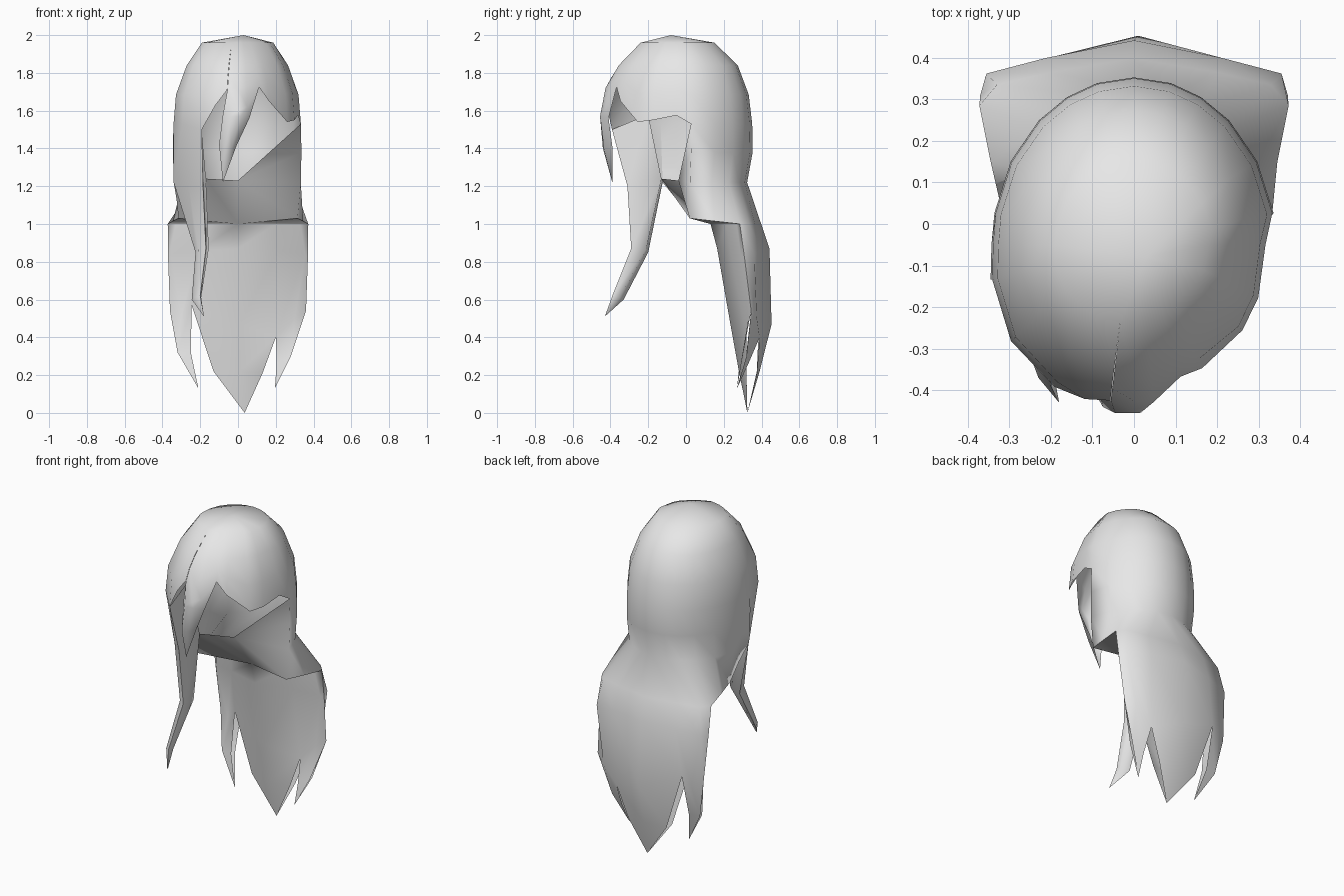
import bpy, bmesh, math
from mathutils import Vector

cube = bpy.data.objects.get("Cube")
if cube:
    bpy.data.objects.remove(cube, do_unlink=True)

grey = bpy.data.materials.new("hair_grey")
grey.use_nodes = True
grey.diffuse_color = (0.8, 0.8, 0.8, 1)
grey.node_tree.nodes["Principled BSDF"].inputs["Base Color"].default_value = (0.8, 0.8, 0.8, 1)

# Head cross-sections: height, half width, front y, back y
SECTIONS = [(1.96, 0.19, -0.24, 0.15), (1.81, 0.29, -0.385, 0.305),
            (1.70, 0.325, -0.435, 0.33), (1.56, 0.338, -0.455, 0.348),
            (1.42, 0.343, -0.45, 0.36), (1.20, 0.338, -0.40, 0.32)]
CROWN = Vector((0.03, -0.08, 2.0))


def head(deg, z):
    """Point on the head surface; 0 degrees is the front, 90 is +x."""
    for a, b in zip(SECTIONS, SECTIONS[1:]):
        if a[0] >= z >= b[0]:
            t = (a[0] - z) / (a[0] - b[0])
            hx, yf, yb = (a[i] + (b[i] - a[i]) * t for i in (1, 2, 3))
            break
    r = math.radians(deg)
    x, c = hx * math.sin(r), math.cos(r)
    if 0 < deg < 98:                        # flatter parting side
        x *= 0.94
        if deg < 90:
            c *= 1 - 0.12 * math.sin(2 * r)
    elif deg > 270:                         # fuller swept side
        x *= 1 - 0.07 * math.sin(2 * r)
    y = -0.05 + ((yf + 0.05) * c if c > 0 else -(yb + 0.05) * c)
    return Vector((x, y, z))


def add_face(bm, pts):
    clean = []
    for p in pts:
        p = Vector(p)
        if all((p - q).length > 1e-4 for q in clean):
            clean.append(p)
    if len(clean) > 2:
        bm.faces.new([bm.verts.new(p) for p in clean])


def add_grid(bm, rows):
    for a, b in zip(rows, rows[1:]):
        for i in range(len(a) - 1):
            add_face(bm, (a[i], a[i + 1], b[i + 1], b[i]))


def add_fan(bm, centre, pts):
    for a, b in zip(pts, pts[1:]):
        add_face(bm, (centre, a, b))


def finish(bm, name):
    bmesh.ops.remove_doubles(bm, verts=bm.verts, dist=1e-3)
    bmesh.ops.recalc_face_normals(bm, faces=bm.faces)
    me = bpy.data.meshes.new(name)
    bm.to_mesh(me)
    bm.free()
    me.materials.append(grey)
    ob = bpy.data.objects.new(name, me)
    bpy.context.collection.objects.link(ob)
    bpy.ops.object.select_all(action='DESELECT')
    ob.select_set(True)
    bpy.context.view_layer.objects.active = ob
    bpy.ops.object.shade_smooth_by_angle(angle=math.radians(100))


# Long back hair: each entry is x, z, outer y, inner y, running from +x to -x
def mirrored(half):
    return half + [(-x, z, o, i) for x, z, o, i in reversed(half[:-1])]


ROW_TOP = mirrored([(0.372, 1.0, 0.285, 0.285), (0.33, 1.0, 0.335, 0.268),
                    (0.2, 1.0, 0.365, 0.213), (0.0, 1.0, 0.398, 0.13)])
ROW_MID = mirrored([(0.37, 0.82, 0.31, 0.31), (0.355, 0.84, 0.362, 0.29),
                    (0.21, 0.86, 0.40, 0.235), (0.0, 0.87, 0.442, 0.165)])
ROW_LOW = [(0.36, 0.54, 0.345, 0.345), (0.30, 0.50, 0.375, 0.33), (0.2, 0.40, 0.39, 0.32),
           (0.01, 0.47, 0.453, 0.235), (-0.245, 0.57, 0.39, 0.32),
           (-0.30, 0.52, 0.375, 0.33), (-0.36, 0.54, 0.345, 0.345)]
R_OUT, R_IN, R_TIP = (0.28, 0.30, 0.32, 0.30), (0.205, 0.26, 0.33, 0.29), (0.195, 0.13, 0.27, 0.27)
L_OUT, L_IN, L_TIP = (-0.32, 0.32, 0.32, 0.30), (-0.25, 0.32, 0.33, 0.29), (-0.21, 0.13, 0.27, 0.27)
C_R, C_M, C_L = (0.13, 0.21, 0.375, 0.32), (0.01, 0.22, 0.39, 0.28), (-0.13, 0.22, 0.375, 0.32)
C_TIP = (0.035, 0.0, 0.325, 0.325)


def add_back_layer(bm, k):
    """One layer of the long hair with three pointed ends; k is 2 outside, 3 inside."""
    def at(p):
        return Vector((p[0], p[k], p[1]))
    add_grid(bm, [[at(p) for p in row] for row in (ROW_TOP, ROW_MID, ROW_LOW)])
    w = ROW_LOW
    for f in ((w[0], w[1], R_OUT), (w[1], w[2], R_IN, R_OUT), (R_OUT, R_IN, R_TIP),
              (w[2], w[3], C_M, C_R), (w[3], w[4], C_L, C_M), (C_R, C_M, C_TIP), (C_M, C_L, C_TIP),
              (w[4], w[5], L_OUT, L_IN), (w[5], w[6], L_OUT), (L_IN, L_OUT, L_TIP)):
        add_face(bm, [at(p) for p in f])


# Cap with an uneven hairline: angle -> lowest height
HAIRLINE = {-10: 1.71, 0: 1.60, 9: 1.62, 22: 1.725, 32: 1.65, 55: 1.54, 70: 1.55, 90: 1.575}
BACK = [101, 120, 138, 152, 165, 180, 195, 208, 222, 240, 259, 270, 282]
HAIRLINE.update({a: 1.53 for a in BACK})
HAIRLINE.update({305: 1.53, 328: 1.50, 340: 1.63, 350: 1.71})

shell = bmesh.new()
cap_rows = [[CROWN] * len(HAIRLINE), [], [], [], []]
for a, zb in HAIRLINE.items():
    for row, z in zip(cap_rows[1:], (1.96, 1.84, (1.84 + zb) / 2, zb)):
        row.append(head(a, z))
add_grid(shell, cap_rows)

# Nape: from the cap down to the top of the long hair
side_low = [Vector((0.315, 0.02, 1.03)), Vector((0.345, 0.15, 1.015))]
low_row = side_low + [Vector((p[0], p[2], p[1])) for p in ROW_TOP]
low_row += [Vector((-p.x, p.y, p.z)) for p in reversed(side_low)]
low_row += [Vector((-0.325, -0.05, 1.13)), head(282, 1.22)]
nape_rows = [[], [], [], low_row]
for a in BACK:
    steps = (1.53, 1.42, 1.30) if a >= 270 else (1.53, 1.38, 1.22)
    for row, z in zip(nape_rows, steps):
        row.append(head(a, z))
add_grid(shell, nape_rows)
add_back_layer(shell, 2)

# Web under the face opening, joining both sides of the nape
web_mid, web_right = Vector((0, -0.04, 1.23)), Vector((-0.17, -0.13, 1.24))
low_mid = Vector((0, 0.13, 1.0))
add_fan(shell, web_mid, [head(101, z) for z in (1.53, 1.38, 1.22)] + [side_low[0], low_mid])
add_face(shell, (web_mid, low_mid, web_right))
add_fan(shell, web_right, [low_mid] + low_row[-3:])

# Pointed lock over the forehead
add_grid(shell, [
    [head(a, HAIRLINE[a]) for a in (-10, 0, 9, 22)],
    [(-0.08, -0.415, 1.58), (-0.045, -0.455, 1.57), (0.015, -0.455, 1.57), (0.06, -0.41, 1.56)],
    [(-0.10, -0.395, 1.42), (-0.075, -0.44, 1.40), (-0.035, -0.435, 1.40), (-0.01, -0.39, 1.41)],
    [(-0.08, -0.39, 1.22)] * 4])

# Long lock in front of the right ear: inner, front, outer and rear edges
lock_rows = [
    [(-0.17, -0.13, 1.24), (-0.185, -0.31, 1.20), (-0.26, -0.245, 1.20), head(282, 1.22)],
    [(-0.155, -0.21, 0.87), (-0.17, -0.29, 0.87), (-0.21, -0.265, 0.87), (-0.225, -0.20, 0.85)],
    [(-0.195, -0.35, 0.61), (-0.20, -0.39, 0.62), (-0.23, -0.37, 0.61), (-0.245, -0.33, 0.60)],
    [(-0.18, -0.43, 0.51)] * 4]
add_grid(shell, [[(-0.20, -0.20, 1.58), head(328, 1.50), head(305, 1.53), head(282, 1.53)], lock_rows[0]])
add_grid(shell, [row + row[:1] for row in lock_rows])
finish(shell, "hair_shell")

# Inner side of the long hair, closed up to the web
lining = bmesh.new()
add_back_layer(lining, 3)
for s in (1, -1):
    add_face(lining, [(s * 0.315, 0.02, 1.03), (s * 0.345, 0.15, 1.015), (s * 0.372, 0.285, 1.0), low_mid])
finish(lining, "inner_lining")
